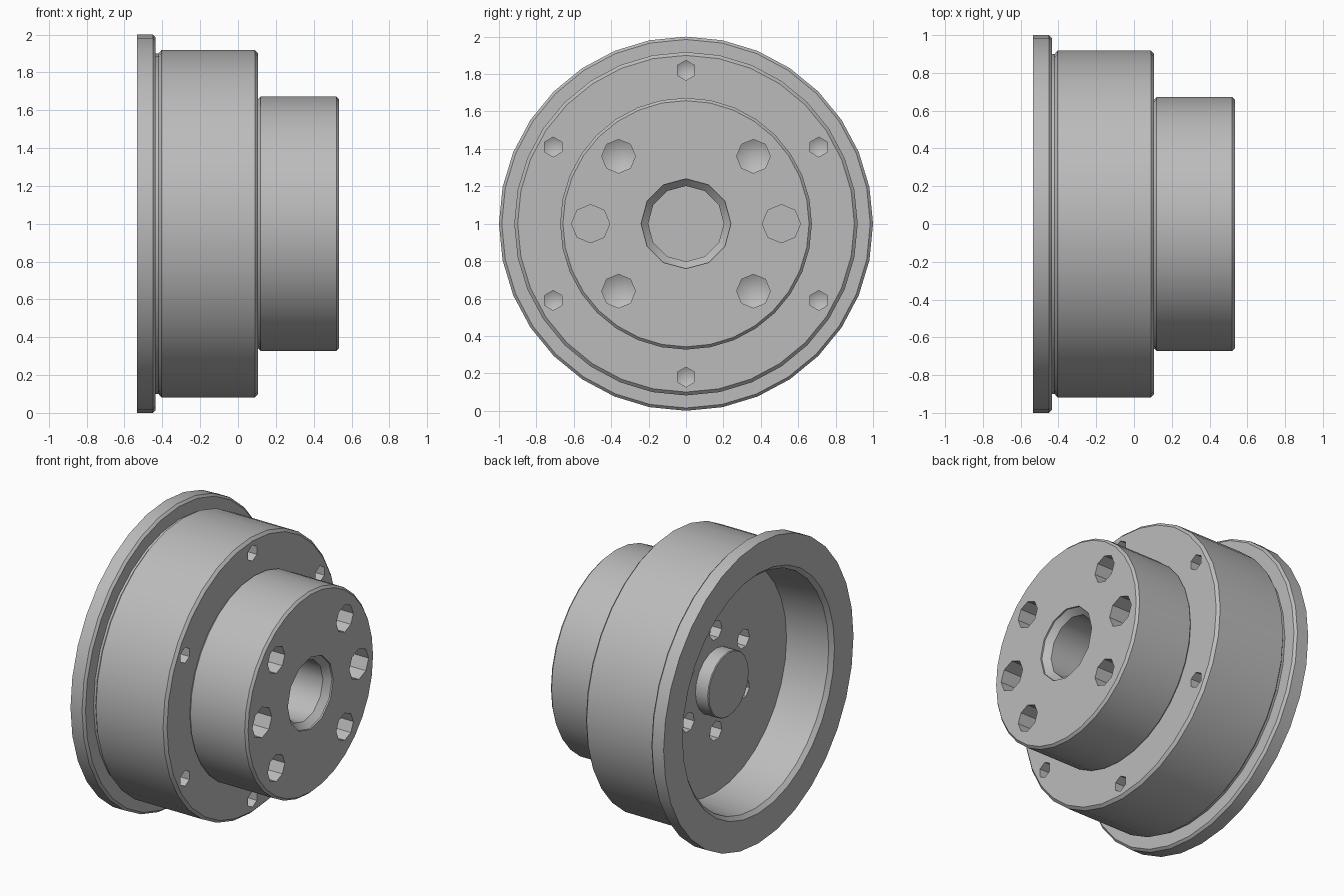
import bpy
import bmesh
from math import cos, sin, pi, radians

old = bpy.data.objects.get("Cube")
if old:
    bpy.data.objects.remove(old)

# One plain metal colour
metal = bpy.data.materials.new("grey metal")
metal.use_nodes = True
GREY = (0.5, 0.5, 0.5, 1)
metal.diffuse_color = GREY
metal.node_tree.nodes["Principled BSDF"].inputs["Base Color"].default_value = GREY

AXIS_Z = 1.0


def add_lathe(bm, profile, sides, y=0.0, z=0.0, turn=0.0):
    """Revolve (x, radius) points about an axis parallel to x; the ends are closed."""
    rings = []
    for x, r in profile:
        if r == 0:
            rings.append([bm.verts.new((x, y, z + AXIS_Z))])
            continue
        angles = [turn + 2 * pi * i / sides for i in range(sides)]
        rings.append([bm.verts.new((x, y + r * cos(a), z + AXIS_Z + r * sin(a)))
                      for a in angles])
    for a, b in zip(rings, rings[1:]):
        for i in range(sides):
            j = (i + 1) % sides
            quad = [a[i % len(a)], a[j % len(a)], b[j % len(b)], b[i % len(b)]]
            bm.faces.new(list(dict.fromkeys(quad)))
    for ring in (rings[0], rings[-1]):
        if len(ring) > 2:
            bm.faces.new(ring)


def finish(bm, name):
    bmesh.ops.recalc_face_normals(bm, faces=bm.faces)
    mesh = bpy.data.meshes.new(name)
    bm.to_mesh(mesh)
    bm.free()
    mesh.materials.append(metal)
    obj = bpy.data.objects.new(name, mesh)
    bpy.context.collection.objects.link(obj)
    return obj


def activate(obj):
    bpy.ops.object.select_all(action='DESELECT')
    obj.select_set(True)
    bpy.context.view_layer.objects.active = obj


# Flanged drum, stepped hub and rear recess in one turned profile
bm = bmesh.new()
add_lathe(bm, [
    (-0.22, 0), (-0.22, 0.745), (-0.51, 0.775), (-0.535, 0.80),  # recess
    (-0.535, 1.0), (-0.45, 1.0), (-0.435, 0.985),                # flange
    (-0.435, 0.90), (-0.42, 0.90), (-0.405, 0.918),              # groove
    (0.09, 0.918), (0.107, 0.90),                                # drum
    (0.107, 0.66), (0.12, 0.673),                                # step
    (0.52, 0.673), (0.535, 0.658), (0.535, 0)], 32)              # hub
hub = finish(bm, "wheel_hub")

# Drilled holes, gathered into one cutter
bm = bmesh.new()


def drill(x0, depth, radius, ring, angle, sides, tip=0.0):
    way = 1 if x0 < -0.1 else -1
    end = x0 + way * depth
    profile = [(x0 - way * 0.05, radius), (end, radius)]
    if tip:
        profile.append((end + way * tip, 0))
    a = radians(angle)
    add_lathe(bm, profile, sides, ring * cos(a), ring * sin(a), pi / 2)


for angle in (0, 45, 135, 180, 225, 315):            # hub face bolt holes
    flat = angle % 180 == 0
    drill(0.535, 0.4, 0.102 if flat else 0.09, 0.51, angle, 8, 0 if flat else 0.05)
for angle in range(30, 390, 60):
    drill(0.107, 0.2, 0.053, 0.82, angle, 6, 0.03)   # drum step holes
    drill(-0.22, 0.2, 0.065, 0.335, angle, 7, 0.03)  # recess floor holes
# Central bore with a chamfered mouth
add_lathe(bm, [(0.585, 0.24), (0.525, 0.24), (0.485, 0.202), (-0.05, 0.202)], 12)
cutter = finish(bm, "hole_cutter")
cutter.hide_render = True

activate(hub)
cut = hub.modifiers.new("holes", 'BOOLEAN')
cut.operation = 'DIFFERENCE'
cut.solver = 'EXACT'
cut.object = cutter
bpy.ops.object.modifier_apply(modifier=cut.name)
bpy.data.objects.remove(cutter)

# Round boss on the recess floor
bm = bmesh.new()
add_lathe(bm, [(-0.21, 0.215), (-0.31, 0.215), (-0.315, 0.21), (-0.315, 0)], 20)
boss = finish(bm, "rear_boss")

for obj in (hub, boss):
    activate(obj)
    bpy.ops.object.shade_smooth_by_angle(angle=radians(35))
